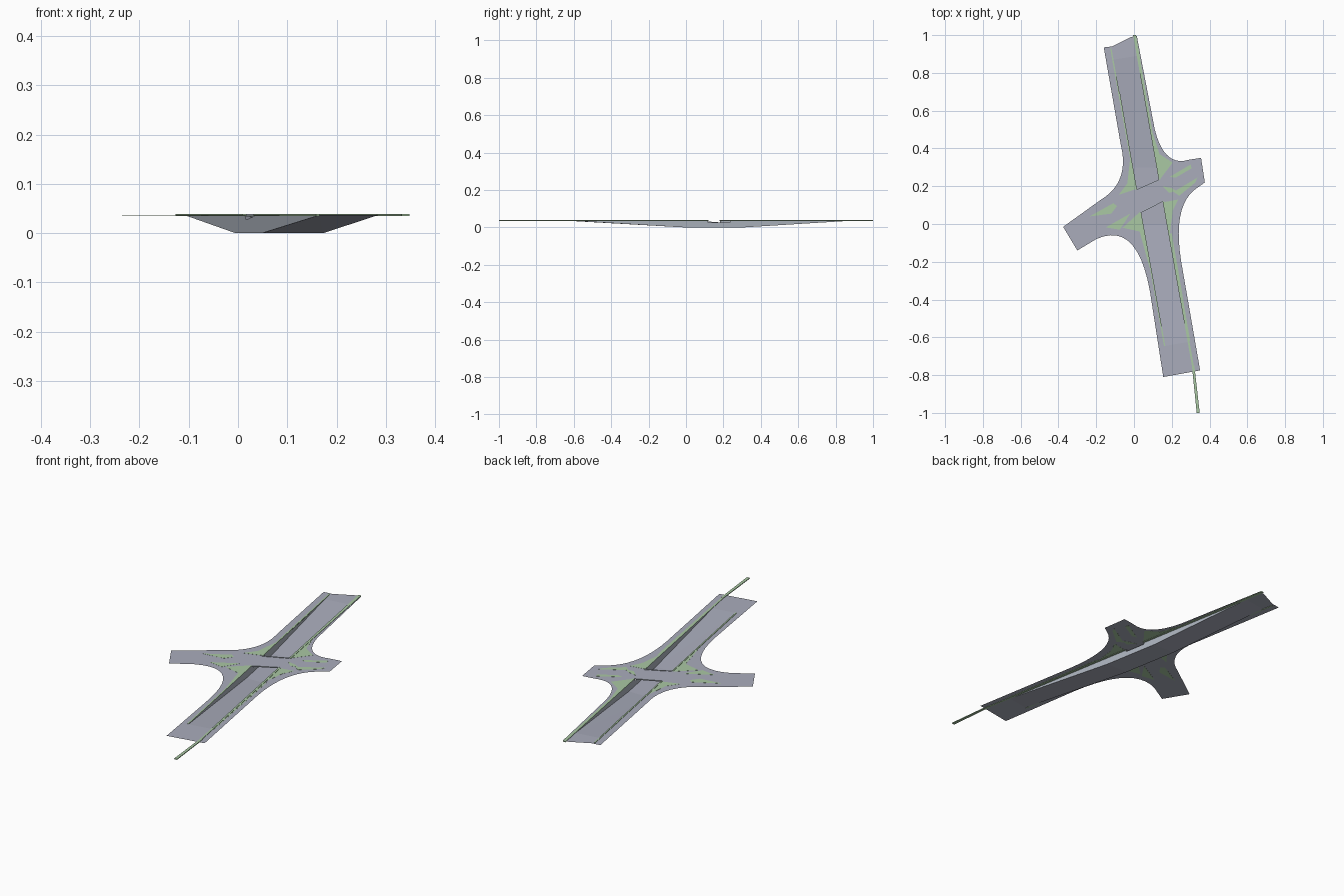
import bpy, bmesh
from mathutils import Vector
from mathutils.geometry import interpolate_bezier

if "Cube" in bpy.data.objects:
    bpy.data.objects.remove(bpy.data.objects["Cube"])

T = 0.0365            # street level
FLAT = (0.0, 0.30)    # y range of the level underpass floor


def mat(name, r, g, b):
    m = bpy.data.materials.new(name)
    m.diffuse_color = (r, g, b, 1)
    m.use_nodes = True
    m.node_tree.nodes["Principled BSDF"].inputs["Base Color"].default_value = m.diffuse_color
    return m


ROAD = mat("road_grey", 0.40, 0.415, 0.50)
GREEN = mat("verge_green", 0.40, 0.58, 0.37)
WALL = mat("wall_grey", 0.42, 0.46, 0.52)


def west(y):
    return 0.049 - 0.181 * y


def east(y):
    return 0.173 - 0.178 * y


def plate(name, loops, z, half, material):
    """Flat filled shape; inner loops become holes."""
    cu = bpy.data.curves.new(name, 'CURVE')
    cu.dimensions = '2D'
    cu.fill_mode = 'BOTH'
    cu.extrude = half
    for pts in loops:
        sp = cu.splines.new('POLY')
        sp.points.add(len(pts) - 1)
        for p, (x, y) in zip(sp.points, pts):
            p.co = (x, y, 0, 1)
        sp.use_cyclic_u = True
    tmp = bpy.data.objects.new(name + "_tmp", cu)
    bpy.context.collection.objects.link(tmp)
    dg = bpy.context.evaluated_depsgraph_get()
    me = bpy.data.meshes.new_from_object(tmp.evaluated_get(dg))
    bpy.data.objects.remove(tmp)
    bm = bmesh.new()
    bm.from_mesh(me)
    bmesh.ops.remove_doubles(bm, verts=bm.verts, dist=1e-6)
    if half:
        bmesh.ops.recalc_face_normals(bm, faces=bm.faces)
    else:
        bm.normal_update()
        bmesh.ops.reverse_faces(bm, faces=[f for f in bm.faces if f.normal.z < 0])
    bmesh.ops.translate(bm, verts=bm.verts, vec=(0, 0, z))
    return finish(name, bm, material, me)


def finish(name, bm, material, me=None):
    me = me or bpy.data.meshes.new(name)
    bm.to_mesh(me)
    bm.free()
    me.name = name
    me.materials.clear()
    me.materials.append(material)
    for p in me.polygons:
        p.use_smooth = False
    ob = bpy.data.objects.new(name, me)
    bpy.context.collection.objects.link(ob)
    return ob


def fillet(a, c, b):
    """Rounded street corner from a to b, pulled towards c."""
    a, b, c = (Vector((*v, 0)) for v in (a, b, c))
    pts = interpolate_bezier(a, a + (c - a) * 2 / 3, b + (c - b) * 2 / 3, b, 12)
    return [(p.x, p.y) for p in pts]


# street sheet with the two ramp openings
outline = [(-0.16, 0.935), (-0.115, 0.94), (-0.015, 0.99), (0.015, 0.995)]
outline += fillet((0.11, 0.50), (0.16, 0.30), (0.29, 0.34))
outline += [(0.355, 0.35), (0.375, 0.22)]
outline += fillet((0.34, 0.195), (0.20, 0.11), (0.25, -0.20))
outline += [(0.35, -0.775), (0.155, -0.81)]
outline += fillet((0.085, -0.36), (0.018, 0.02), (-0.20, -0.08))
outline += [(-0.30, -0.14), (-0.375, -0.015)]
outline += fillet((-0.18, 0.125), (-0.02, 0.22), (-0.07, 0.42))

# ramp ends and bridge edges: (west y, east y)
SOUTH_END, SOUTH_EDGE = (-0.645, -0.625), (0.06, 0.118)
NORTH_EDGE, NORTH_END = (0.183, 0.235), (0.87, 0.89)


def opening(a, b):
    return [(west(a[0]), a[0]), (east(a[1]), a[1]),
            (east(b[1]), b[1]), (west(b[0]), b[0])]


plate("street_surface", [outline, opening(SOUTH_END, SOUTH_EDGE),
                         opening(NORTH_EDGE, NORTH_END)], T, 0, ROAD)

# underpass floor: ramp down, level, ramp up
bm = bmesh.new()
rows = []
for (yw, ye), z in ((SOUTH_END, T), ((FLAT[0],) * 2, 0), ((FLAT[1],) * 2, 0), (NORTH_END, T)):
    rows.append((bm.verts.new((west(yw), yw, z)), bm.verts.new((east(ye), ye, z))))
for a, b in zip(rows, rows[1:]):
    bm.faces.new((a[0], a[1], b[1], b[0]))
bmesh.ops.triangulate(bm, faces=bm.faces)
finish("underpass_floor", bm, ROAD)

# retaining walls, lower beneath the bridge
for i, (side, fx) in enumerate((("west", west), ("east", east))):
    s, n = SOUTH_EDGE[i], NORTH_EDGE[i]
    prof = [(SOUTH_END[i], T), (FLAT[0], 0), (FLAT[1], 0), (NORTH_END[i], T),
            (n, T), (n, 0.027), (s, 0.027), (s, T)]
    bm = bmesh.new()
    bm.faces.new([bm.verts.new((fx(y), y, z)) for y, z in prof])
    bmesh.ops.triangulate(bm, faces=bm.faces)
    finish(side + "_retaining_wall", bm, WALL)

# raised kerb strips beside the ramps
KZ, KH = 0.0367, 0.002


def kerb(name, a, b, wa, wb):
    plate(name, [[a, (a[0] + wa, a[1]), (b[0] + wb, b[1]), b]], KZ, KH, GREEN)


kerb("kerb_northwest", (west(0.183), 0.183), (west(0.93), 0.93), -0.007, -0.007)
kerb("kerb_southwest", (west(0.06), 0.06), (west(-0.645), -0.645), -0.007, -0.007)
kerb("kerb_northeast", (east(0.235), 0.235), (east(1.0), 1.0), 0.010, 0.016)
kerb("kerb_southeast", (east(0.118), 0.118), (east(-0.75), -0.75), 0.010, 0.010)
kerb("kerb_south_tail", (east(-0.75), -0.75), (0.332, -1.0), 0.013, 0.016)

# bridge edge beams
for name, e, d in (("bridge_beam_south", SOUTH_EDGE, 0.006), ("bridge_beam_north", NORTH_EDGE, -0.006)):
    w, x = (west(e[0]), e[0]), (east(e[1]), e[1])
    plate(name, [[w, x, (x[0], x[1] + d), (w[0], w[1] + d)]], 0.036, 0.0025, WALL)

# planted islands, flush with the street
islands = {
    "southwest": [(0.032, 0.065), (-0.06, -0.02), (0.03, -0.04), (0.06, -0.15), (0.088, -0.25)],
    "southwest_tip": [(-0.15, -0.018), (-0.02, 0.055), (-0.075, -0.03)],
    "west": [(-0.235, 0.04), (-0.11, 0.11), (-0.09, 0.095), (-0.12, 0.055)],
    "northwest": [(-0.02, 0.35), (0.01, 0.185), (-0.08, 0.155), (-0.035, 0.215)],
    "northwest_verge": [(-0.02, 0.35), (-0.085, 0.70), (-0.075, 0.70), (0.005, 0.24)],
    "northeast": [(0.087, 0.52), (0.135, 0.37), (0.205, 0.325), (0.14, 0.24), (0.131, 0.24)],
    "northeast_tip": [(0.19, 0.25), (0.30, 0.315), (0.305, 0.295), (0.22, 0.245)],
    "east": [(0.21, 0.17), (0.335, 0.245), (0.325, 0.22), (0.24, 0.15)],
    "east_inner": [(0.15, 0.20), (0.20, 0.19), (0.225, 0.175), (0.185, 0.165)],
    "southeast": [(0.155, 0.115), (0.235, 0.13), (0.205, 0.07), (0.19, -0.05), (0.21, -0.20), (0.185, -0.06)],
    "southeast_verge": [(0.19, -0.05), (0.21, -0.20), (0.285, -0.60), (0.215, -0.24)],
}
islands["southeast_verge"] = [(east(-0.05), -0.05), (0.20, -0.05), (0.235, -0.25),
                              (east(-0.62) + 0.014, -0.62), (east(-0.62), -0.62)]
for name, pts in islands.items():
    plate("island_" + name, [pts], T, 0.0005, GREEN)
